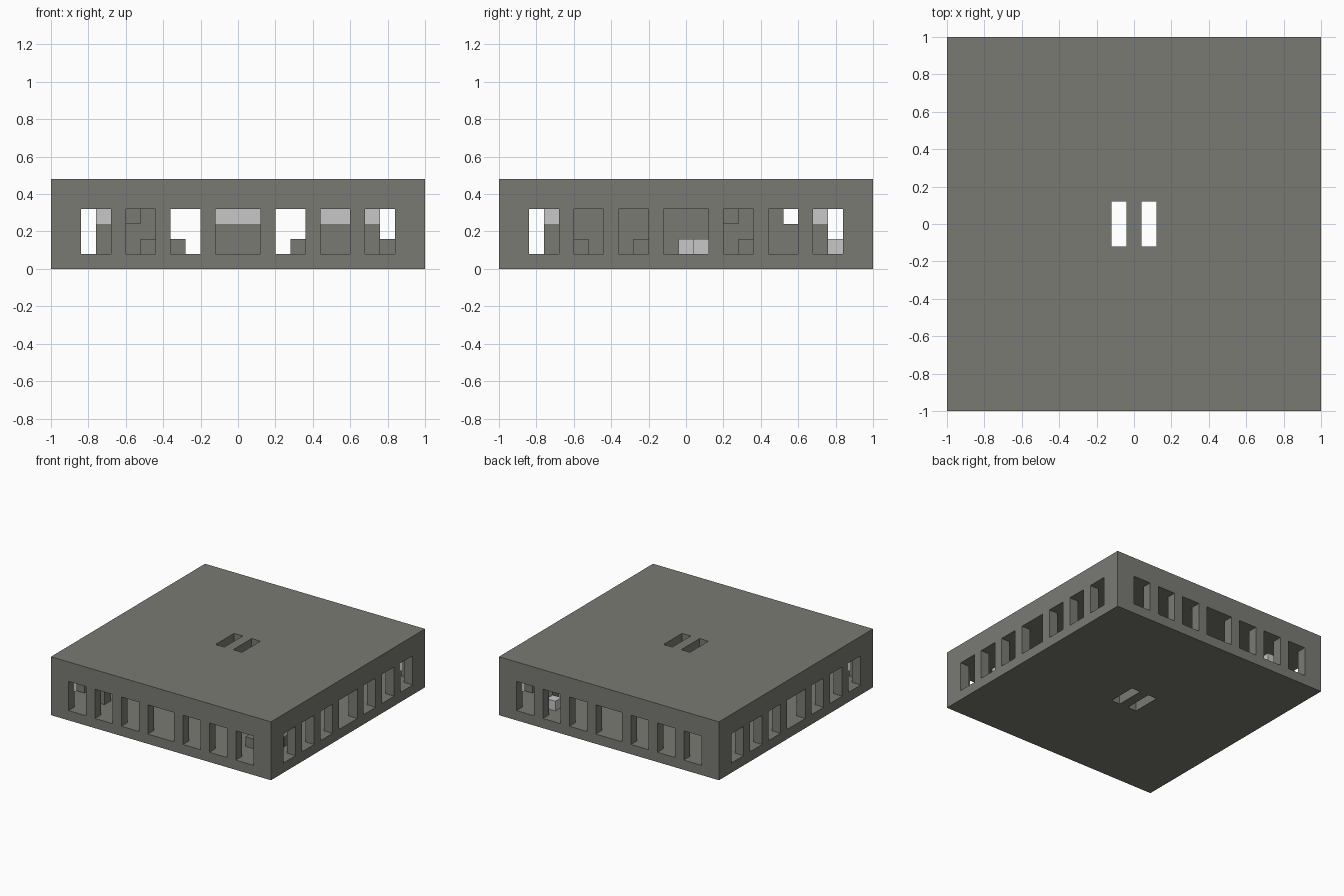
import bpy
import bmesh

if "Cube" in bpy.data.objects:
    bpy.data.objects.remove(bpy.data.objects["Cube"], do_unlink=True)

U = 0.08        # grid unit
SIDE = 25       # plan size in units
HEIGHT = 6      # height in units
CEIL = 4        # underside of the roof slab
OPENINGS = [(2, 2), (5, 2), (8, 2), (11, 3), (15, 2), (18, 2), (21, 2)]  # start, width


def make_material(name, color):
    mat = bpy.data.materials.new(name)
    mat.use_nodes = True
    mat.diffuse_color = color
    mat.node_tree.nodes["Principled BSDF"].inputs["Base Color"].default_value = color
    return mat


STONE = make_material("stone grey", (0.195, 0.195, 0.175, 1))
PALE = make_material("pale grey", (0.57, 0.57, 0.57, 1))


def make_boxes(name, boxes, mat):
    """One object from boxes given as (corner, size) in grid units."""
    bm = bmesh.new()
    for corner, size in boxes:
        verts = bmesh.ops.create_cube(bm, size=1)["verts"]
        for v in verts:
            p = [c + s * (k + 0.5) for c, s, k in zip(corner, size, v.co)]
            v.co = ((p[0] - SIDE / 2) * U, (p[1] - SIDE / 2) * U, p[2] * U)
    mesh = bpy.data.meshes.new(name)
    bm.to_mesh(mesh)
    bm.free()
    mesh.materials.append(mat)
    obj = bpy.data.objects.new(name, mesh)
    bpy.context.scene.collection.objects.link(obj)
    return obj


def cut(target, boxes):
    cutter = make_boxes("cutter", boxes, STONE)
    cutter.hide_render = True
    mod = target.modifiers.new("cut", "BOOLEAN")
    mod.operation = "DIFFERENCE"
    mod.solver = "EXACT"
    mod.object = cutter
    bpy.context.view_layer.objects.active = target
    bpy.ops.object.modifier_apply(modifier=mod.name)
    bpy.data.objects.remove(cutter, do_unlink=True)


# Hollow shell with a row of openings on every side and two vertical slots
shell = make_boxes("shell", [((0, 0, 0), (SIDE, SIDE, HEIGHT))], STONE)
cut(shell, [((1, 1, 1), (SIDE - 2, SIDE - 2, CEIL - 1))])
cut(shell, [((a, -1, 1), (w, SIDE + 2, CEIL - 1)) for a, w in OPENINGS])
cut(shell, [((-1, a, 1), (SIDE + 2, w, CEIL - 1)) for a, w in OPENINGS])
cut(shell, [((x, 11, -1), (1, 3, HEIGHT + 2)) for x in (11, 13)])

# Corner pillars topped with pale blocks
corners = [(x, y) for x in (3, 21) for y in (3, 21)]
make_boxes("corner_pillars", [((x, y, 1), (1, 1, 2)) for x, y in corners], STONE)
make_boxes("pillar_caps", [((x, y, 3), (1, 1, 1)) for x, y in corners], PALE)

# Core wall between the slots
make_boxes("core_wall", [((12, 11, 1), (1, 3, 3))], STONE)

# Inner walls facing the front
make_boxes("front_inner_walls", [
    ((5, 7, 1), (2, 1, 3)),
    ((11, 10, 1), (3, 1, 2)),
    ((18, 7, 1), (2, 1, 2)),
], STONE)
make_boxes("pale_beams", [
    ((11, 10, 3), (3, 1, 1)),
    ((18, 7, 3), (2, 1, 1)),
], PALE)

# Inner walls facing the sides
make_boxes("side_inner_walls", [
    ((17, 5, 1), (1, 2, 3)),
    ((17, 8, 1), (1, 2, 3)),
    ((17, 15, 1), (1, 2, 3)),
    ((17, 18, 1), (1, 2, 2)),
    ((17, 18, 3), (1, 1, 1)),
], STONE)

# Loose blocks on the floor and against the walls
make_boxes("loose_blocks", [((x, y, z), (1, 1, 1)) for x, y, z in [
    (8, 7, 1), (16, 7, 1), (18, 9, 1), (22, 5, 1), (5, 6, 3),
    (6, 6, 1), (20, 15, 3), (18, 16, 1), (20, 3, 1),
]], STONE)
make_boxes("pale_blocks", [((x, y, 1), (1, 1, 1)) for x, y in [
    (17, 12), (14, 13), (20, 22),
]], PALE)
